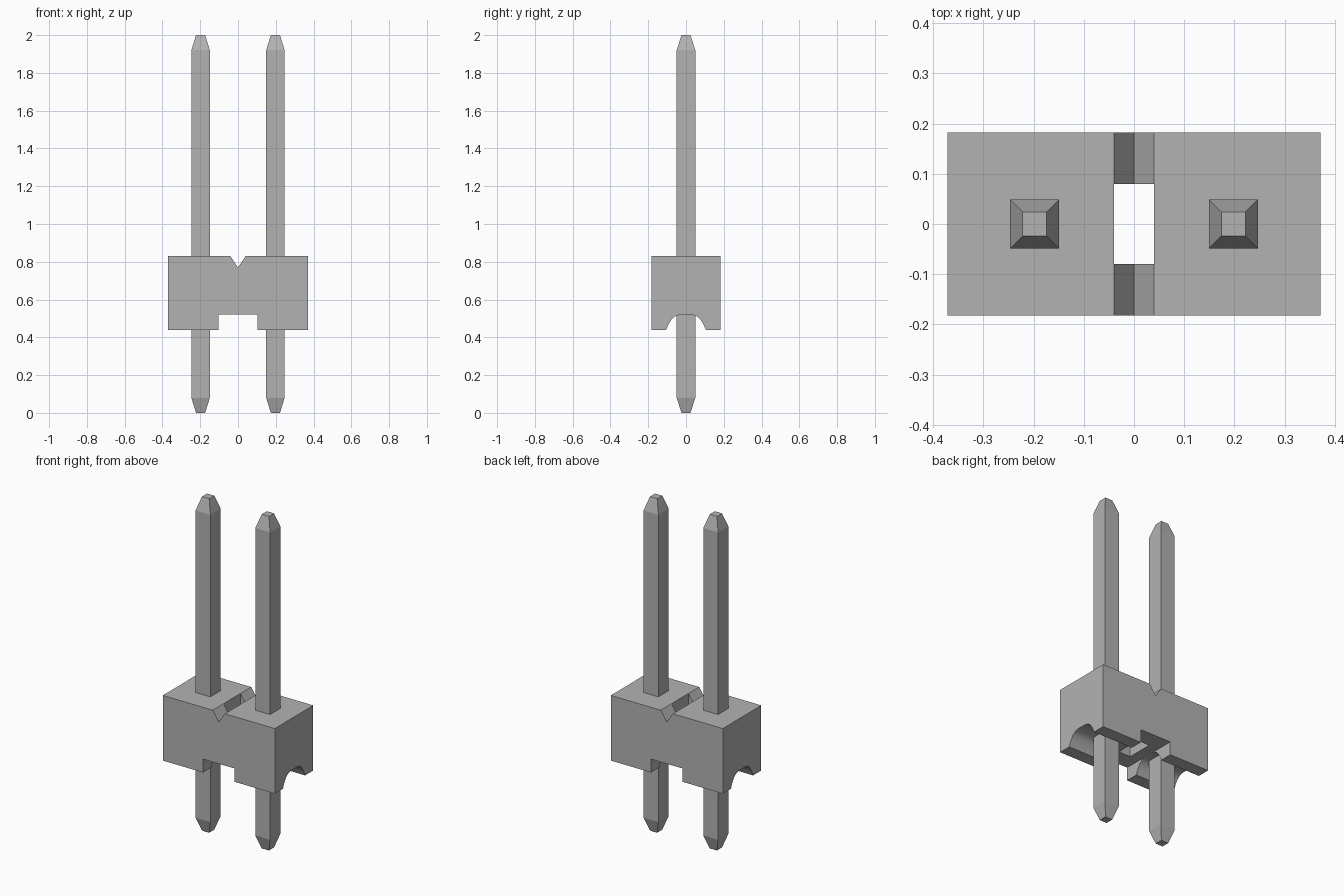
import bpy
import bmesh
from mathutils import Vector

if "Cube" in bpy.data.objects:
    bpy.data.objects.remove(bpy.data.objects["Cube"], do_unlink=True)

# One grey for the whole model
grey = bpy.data.materials.new("neutral grey")
grey.use_nodes = True
colour = (0.45, 0.45, 0.45, 1)
grey.diffuse_color = colour
grey.node_tree.nodes["Principled BSDF"].inputs["Base Color"].default_value = colour


def add_object(name, bm):
    bmesh.ops.recalc_face_normals(bm, faces=bm.faces)
    mesh = bpy.data.meshes.new(name)
    bm.to_mesh(mesh)
    bm.free()
    mesh.materials.append(grey)
    obj = bpy.data.objects.new(name, mesh)
    bpy.context.collection.objects.link(obj)
    return obj


def prism(name, points, direction):
    """Extrude a closed outline along a direction."""
    bm = bmesh.new()
    face = bm.faces.new([bm.verts.new(p) for p in points])
    result = bmesh.ops.extrude_face_region(bm, geom=[face])
    moved = [g for g in result["geom"] if isinstance(g, bmesh.types.BMVert)]
    bmesh.ops.translate(bm, verts=moved, vec=Vector(direction))
    return add_object(name, bm)


def mirrored(half):
    return half + [(-a, z) for a, z in reversed(half) if a > 0]


def cut(target, cutter):
    cutter.hide_render = True
    mod = target.modifiers.new("cut", 'BOOLEAN')
    mod.operation = 'DIFFERENCE'
    mod.solver = 'EXACT'
    mod.object = cutter
    bpy.context.view_layer.objects.active = target
    bpy.ops.object.modifier_apply(modifier=mod.name)
    bpy.data.objects.remove(cutter, do_unlink=True)


# Housing: front outline with a V groove on top and a step underneath
bottom, top, roof = 0.44, 0.83, 0.52
half_depth = 0.182
outline = mirrored([(0, 0.77), (0.04, top), (0.371, top), (0.371, bottom),
                    (0.104, bottom), (0.104, roof)])
housing = prism("housing", [(x, -half_depth, z) for x, z in outline],
                (0, 2 * half_depth, 0))

# Arched channel running lengthwise under the housing
arch = mirrored([(0.105, bottom - 0.1), (0.105, bottom), (0.091, 0.472),
                 (0.074, 0.498), (0.053, 0.514), (0.03, roof)])
cut(housing, prism("channel_cutter", [(-0.5, y, z) for y, z in arch], (1, 0, 0)))

# Vertical slot through the middle
slot = [(-0.04, -0.08, 0.3), (0.04, -0.08, 0.3), (0.04, 0.08, 0.3), (-0.04, 0.08, 0.3)]
cut(housing, prism("slot_cutter", slot, (0, 0, 0.7)))


# Square pins with tapered tips
def pin(name, x):
    bm = bmesh.new()
    rings = []
    for z, r in ((0, 0.024), (0.08, 0.049), (1.92, 0.049), (2, 0.024)):
        rings.append([bm.verts.new((x + sx * r, sy * r, z))
                      for sx, sy in ((-1, -1), (1, -1), (1, 1), (-1, 1))])
    for low, high in zip(rings, rings[1:]):
        for i in range(4):
            j = (i + 1) % 4
            bm.faces.new((low[i], low[j], high[j], high[i]))
    bm.faces.new(rings[0])
    bm.faces.new(rings[-1])
    add_object(name, bm)


for side, x in (("left", 0.198), ("right", -0.198)):
    pin(side + "_pin", x)

# Smooth the arch while keeping the corners sharp
bpy.ops.object.select_all(action='DESELECT')
housing.select_set(True)
bpy.context.view_layer.objects.active = housing
bpy.ops.object.shade_smooth_by_angle(angle=0.5)
